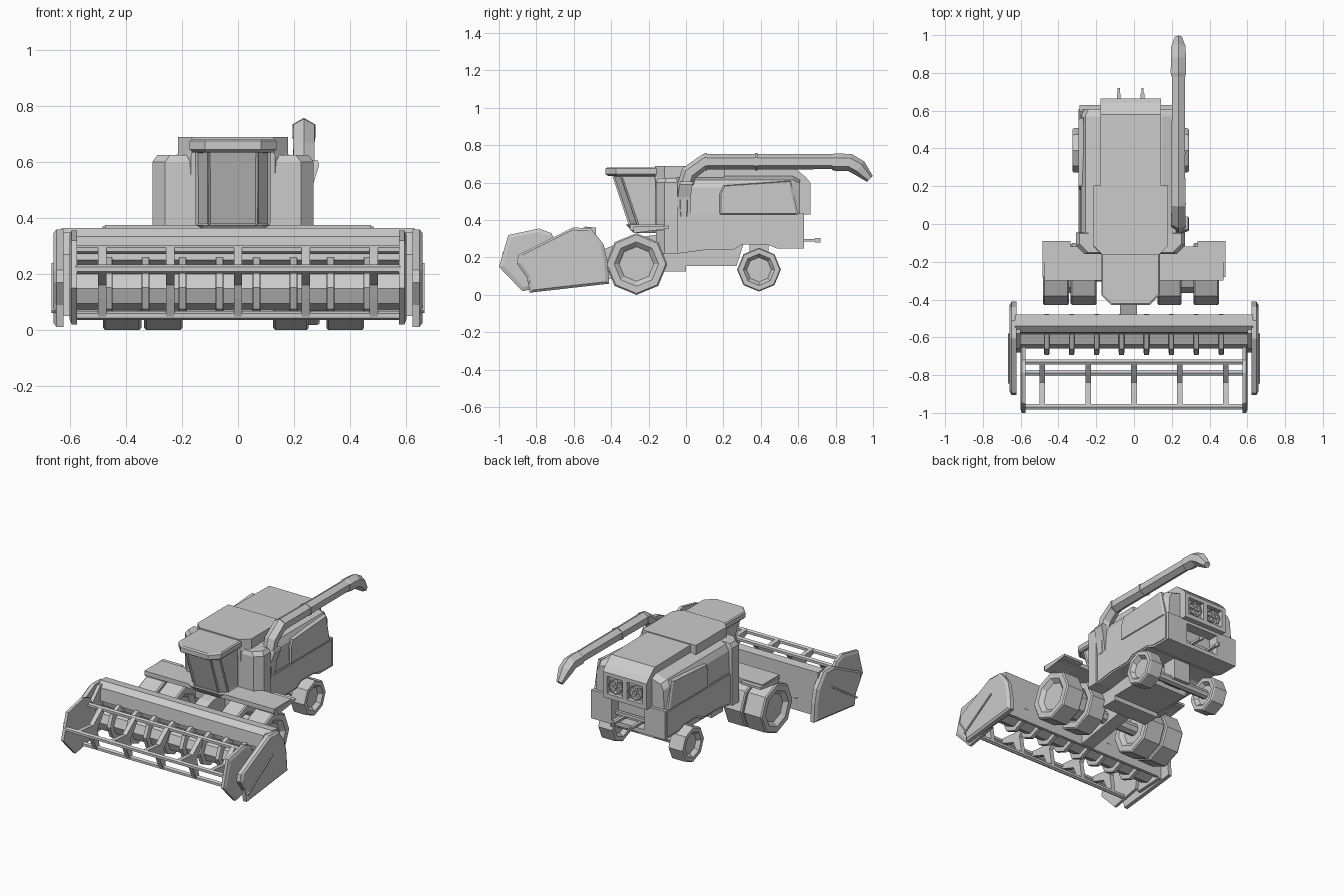
import bpy, bmesh
from math import sin, cos, pi
from mathutils import Vector

if "Cube" in bpy.data.objects:
    bpy.data.objects.remove(bpy.data.objects["Cube"])

CX = -0.018  # centre line of the vehicle body


def loft(name, loops, inset=None):
    """Skin a list of equal-length vertex loops and cap both ends."""
    bm = bmesh.new()
    rings = [[bm.verts.new(p) for p in lp] for lp in loops]
    n = len(rings[0])
    sides = []
    for a, b in zip(rings, rings[1:]):
        for i in range(n):
            j = (i + 1) % n
            sides.append(bm.faces.new((a[i], a[j], b[j], b[i])))
    bm.faces.new(rings[0])
    bm.faces.new(rings[-1])
    bmesh.ops.recalc_face_normals(bm, faces=bm.faces[:])
    if inset:
        bmesh.ops.inset_individual(bm, faces=sides, thickness=inset, depth=-0.006)
    me = bpy.data.meshes.new(name)
    bm.to_mesh(me)
    bm.free()
    ob = bpy.data.objects.new(name, me)
    bpy.context.collection.objects.link(ob)
    return ob


def prism(name, prof, x0, x1):
    """Extrude a (y, z) side profile between two x values."""
    return loft(name, [[(x, y, z) for y, z in prof] for x in (x0, x1)])


def plate(name, prof, x0, x1, k=0.88):
    """Side plate whose face at x1 is shrunk to form a chamfered edge."""
    cy = sum(p[0] for p in prof) / len(prof)
    cz = sum(p[1] for p in prof) / len(prof)
    xm = x0 + (x1 - x0) * 0.7
    small = [(x1, cy + (y - cy) * k, cz + (z - cz) * k) for y, z in prof]
    return loft(name, [[(x0, y, z) for y, z in prof], [(xm, y, z) for y, z in prof], small])


def box(name, x0, x1, y0, y1, z0, z1):
    return prism(name, [(y0, z0), (y1, z0), (y1, z1), (y0, z1)], x0, x1)


def plan(name, levels, inset=None):
    """Stack of plan outlines with chamfered front corners: (z, half width, front, back, cut)."""
    return loft(name, [[(CX - w, b, z), (CX - w, f + c, z), (CX - w + c, f, z),
                        (CX + w - c, f, z), (CX + w, f + c, z), (CX + w, b, z)]
                       for z, w, f, b, c in levels], inset)


def lathe(name, y, z, rings, n=8):
    """Polygonal rings (x, radius) around an x-parallel axis."""
    return loft(name, [[(x, y + r * sin(2 * pi * i / n), z + r * cos(2 * pi * i / n))
                        for i in range(n)] for x, r in rings])


def wheel(name, x0, x1, y, z, r):
    e, d = 0.008, 0.025
    half = [(d, r * .25), (d, r * .56), (d * .6, r * .62), (0, r * .72), (0, r * .95), (e, r)]
    lathe(name, y, z, [(x0 + a, b) for a, b in half] + [(x1 - a, b) for a, b in half[::-1]])


def tube(name, x, path, n=6):
    """Hexagonal tube along (y, z, radius) points."""
    pts = [Vector((p[0], p[1])) for p in path]
    loops = []
    for i, p in enumerate(pts):
        t = (pts[min(i + 1, len(pts) - 1)] - pts[max(i - 1, 0)]).normalized()
        r = path[i][2]
        loops.append([(x + r * sin(2 * pi * k / n),
                       p.x - t.y * r * cos(2 * pi * k / n),
                       p.y + t.x * r * cos(2 * pi * k / n)) for k in range(n)])
    return loft(name, loops)


def cut(ob, *args):
    c = box(ob.name + "_cutter", *args)
    c.hide_render = True
    c.hide_viewport = True
    m = ob.modifiers.new("cut", "BOOLEAN")
    m.object = c
    m.solver = 'EXACT'


# --- Wheels and axles ---
for name, x0, x1 in (("outer_left", -.482, -.345), ("inner_left", -.335, -.198),
                     ("inner_right", .125, .252), ("outer_right", .315, .45)):
    wheel("front_wheel_" + name, x0, x1, -.265, .165, .165)
for s, side in ((-1, "left"), (1, "right")):
    wheel(f"rear_wheel_{side}", *sorted((CX + s * .205, CX + s * .308)), .39, .135, .117)
    lathe(f"dual_hub_{side}", -.265, .165, [(CX + s * .23, .1), (CX + s * .38, .1)])
lathe("front_axle", -.265, .165, [(CX - .42, .04), (CX + .42, .04)])
lathe("rear_axle", .39, .135, [(CX - .28, .03), (CX + .28, .03)])
box("rear_axle_mount", CX - .06, CX + .06, .34, .44, .13, .28)

# --- Lower body, belly and rear opening ---
lower = prism("lower_body", [(-.05, .22), (.1, .24), (.25, .24), (.3, .27), (.43, .27), (.49, .247),
                             (.63, .247), (.63, .435), (-.05, .435)], CX - .27, CX + .27)
cut(lower, CX - .12, CX + .12, .56, .7, .275, .41)
prism("belly", [(-.12, .125), (0, .125), (0, .155), (.27, .155), (.31, .28), (-.12, .28)],
      CX - .17, CX + .17)
for dx in (-.063, .063):
    box("hitch_prong", CX + dx - .01, CX + dx + .01, .55, .69, .285, .3)
    box("hitch_tip", CX + dx - .006, CX + dx + .006, .69, .72, .28, .303)
box("hitch_crossbar", CX - .12, CX + .12, .57, .59, .3, .32)

# --- Upper body with sloping shoulders and side panels ---
half = [(.268, .43), (.262, .575), (.24, .615), (.17, .635)]
sect = [(CX + x, z) for x, z in half] + [(CX - x, z) for x, z in half[::-1]]
loft("upper_body", [[(x, -.05, z) for x, z in sect], [(x, .57, z) for x, z in sect],
                    [(CX + (x - CX) * .93, .61, .43 + (z - .43) * .9) for x, z in sect]])
for s, side in ((-1, "left"), (1, "right")):
    plate(f"side_panel_{side}", [(.18, .43), (.6, .43), (.56, .61), (.2, .585), (.18, .54)],
          CX + s * .25, CX + s * .276, .95)
    prism(f"side_cover_{side}", [(-.05, .23), (.08, .25), (.24, .25), (.29, .28), (.43, .28),
                                 (.49, .26), (.61, .26), (.61, .425), (-.05, .425)],
          CX + s * .26, CX + s * .275)

# --- Engine housing and rear fans ---
rear = prism("engine_housing", [(.15, .685), (.58, .68), (.64, .63), (.665, .6), (.665, .43), (.15, .43)],
             CX - .16, CX + .16)
for dx in (-.073, .073):
    cx = CX + dx
    cut(rear, cx - .058, cx + .058, .635, .7, .46, .575)
    ring = lambda y, r: [(cx + r * sin(pi * i / 4), y, .517 + r * cos(pi * i / 4)) for i in range(8)]
    loft("fan_ring", [ring(.637, .046), ring(.658, .052), ring(.658, .044), ring(.64, .04)])
    for k in range(5):
        a = 2 * pi * k / 5
        u, v = Vector((sin(a), 0, cos(a))), Vector((cos(a), 0, -sin(a)))
        o = Vector((cx, .645, .517))
        blade = [o + u * p + v * q for p, q in ((.008, -.006), (.04, -.012), (.04, .01), (.008, .006))]
        loft("fan_blade", [blade, [p + Vector((0, .008, 0)) for p in blade]])
    loft("fan_hub", [ring(y, .011) for y in (.634, .66)])

# --- Grain tank, shoulder block, cab ---
plan("grain_tank", [(.4, .18, -.15, .19, .03), (.62, .195, -.165, .2, .045),
                    (.63, .197, -.165, .205, .05), (.69, .197, -.165, .205, .05)])
plan("shoulder_block", [(.22, .288, -.16, -.045, .045), (.6, .288, -.16, -.045, .045),
                        (.625, .27, -.15, -.05, .045)])
plan("cab", [(.37, .133, -.305, -.155, .045), (.64, .135, -.395, -.155, .045)], inset=.012)
plan("cab_roof", [(.635, .145, -.415, -.15, .05), (.645, .155, -.43, -.15, .055),
                  (.675, .155, -.43, -.15, .055), (.682, .148, -.42, -.15, .053)])
plan("cab_base", [(.33, .11, -.28, -.1, .03), (.375, .14, -.32, -.1, .03)])

# --- Platforms over the front wheels ---
for s, side in ((-1, "left"), (1, "right")):
    prism(f"platform_{side}", [(-.3, .345), (-.12, .345), (-.12, .375), (-.3, .375)],
          CX + s * .1, s * .475)
    prism(f"platform_step_{side}", [(-.28, .33), (-.09, .355), (-.09, .37), (-.28, .365)],
          s * .335, s * .484)

# --- Unloading auger ---
tube("auger_pipe", .235, [(-.012, .42, .03), (-.012, .56, .042), (.015, .65, .044), (.1, .712, .043),
                          (.37, .712, .041), (.8, .712, .04)])
for y in (.1, .37):
    tube("auger_collar", .235, [(y, .712, .046), (y + .012, .712, .046)])
loft("auger_base", [[(.2, -.045 + d, z), (x, -.045 + d, z), (x, .025 + d, z), (.2, .025 + d, z)]
                    for z, x, d in ((.42, .255, 0), (.52, .268, 0), (.59, .29, .01), (.605, .285, .015))])
tube("auger_spout", .235, [(.78, .71, .042), (.8, .71, .047), (.875, .708, .046), (.925, .68, .044),
                           (.983, .62, .022)])

# --- Feeder neck ---
prism("feeder_neck", [(-.5, .07), (-.1, .14), (-.1, .33), (-.3, .3), (-.5, .22)], CX - .055, CX + .035)

# --- Header: back wall, side walls, dividers ---
prism("header_back", [(-.48, .36), (-.54, .365), (-.575, .335), (-.582, .25), (-.555, .235), (-.52, .1),
                      (-.5, .07), (-.48, .07)], -.63, .63)
for s, side in ((-1, "left"), (1, "right")):
    prism(f"header_side_{side}", [(-.48, .06), (-.48, .35), (-.58, .35), (-.66, .27), (-.68, .05)],
          s * .6, s * .626)
    plate(f"divider_{side}", [(-.835, .012), (-.85, .09), (-.905, .17), (-.895, .215), (-.605, .36),
                              (-.51, .357), (-.44, .27), (-.42, .18), (-.41, .06)], s * .622, s * .659, .92)
    prism(f"divider_rib_{side}", [(-.845, .07), (-.838, .062), (-.58, .23), (-.585, .24)], s * .645, s * .666)
    plate(f"reel_plate_{side}", [(-1, .15), (-.95, .32), (-.785, .355), (-.72, .33), (-.65, .2),
                                 (-.67, .06), (-.875, .02)], s * .575, s * .602)

# --- Feed auger with rings ---
lathe("feed_auger", -.585, .148, [(-.6, .075), (.6, .075)])
for i in range(8):
    x = (i - 3.5) * .132
    lathe("feed_auger_ring", -.585, .152, [(x - .015, .095), (x - .012, .108), (x + .012, .108), (x + .015, .095)])

# --- Three-bar reel with curved spider arms ---
bars = [(-.968, .218), (-.73, .288), (-.788, .052)]
c = Vector((-.829, .186))
for y, z in bars:
    lathe("reel_bar", y, z, [(-.58, .016), (.58, .016)], 6)
star = []
for i, b in enumerate(bars):
    p, q = Vector(b), Vector(bars[(i + 1) % 3])
    d, e = (p - c).normalized(), (q - c).normalized()
    t = (q - c - d * (q - c).dot(d)).normalized()
    u = (p - c - e * (p - c).dot(e)).normalized()
    star += [p - t * .014, p + t * .014, c + d * .07 + t * .025, c + ((p + q) / 2 - c) * .5,
             c + e * .07 + u * .025]
for i in range(5):
    x = (i - 2) * .2425
    prism("reel_arm", [tuple(p) for p in star], x - .015, x + .015)
